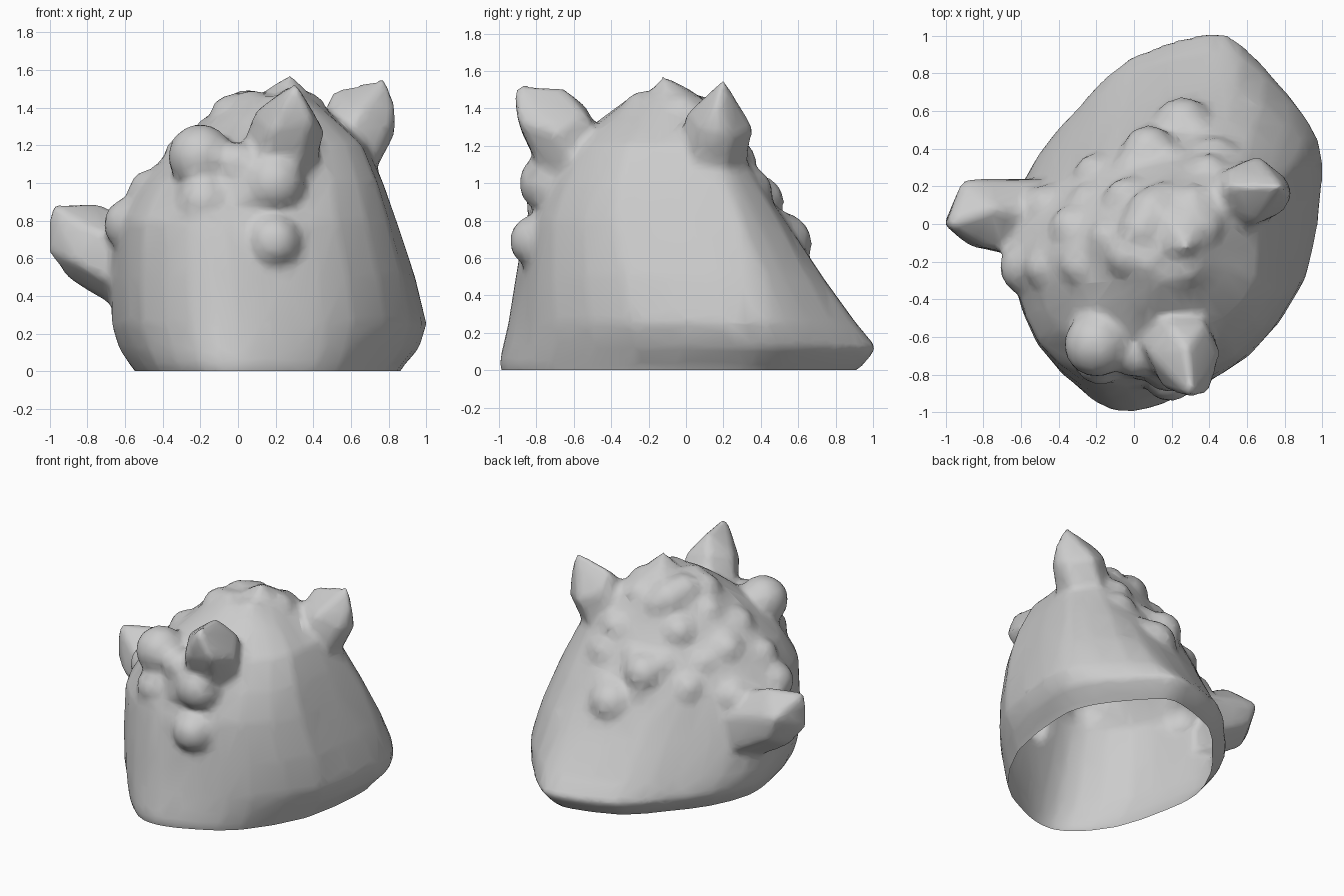
import bpy, bmesh, math, random
from mathutils import Vector, Matrix
from mathutils.bvhtree import BVHTree

old = bpy.data.objects.get("Cube")
if old:
    bpy.data.objects.remove(old)
random.seed(4)

grey = bpy.data.materials.new("stone grey")
grey.use_nodes = True
grey.diffuse_color = (0.6, 0.6, 0.6, 1)
grey.node_tree.nodes["Principled BSDF"].inputs["Base Color"].default_value = (0.6, 0.6, 0.6, 1)

# Skewed footprint, counter-clockwise, shared by every level of the body
FOOTPRINT = [(.99, .25), (.96, .48), (.82, .7), (.55, .97), (.4, 1), (-.03, .87),
             (-.3, .62), (-.52, .37), (-.66, .05), (-.63, -.25), (-.5, -.67),
             (-.24, -.95), (0, -1), (.3, -.9), (.6, -.72), (.9, -.28)]
# Levels: height, x and y limits, fullness of the corners on the +x side
LEVELS = [(-.1, -.47, .8, -.95, .78, 0), (.03, -.57, .88, -1, .95, 0),
          (.12, -.63, .96, -.98, 1.02, 0), (.25, -.67, 1, -.95, .91, .04),
          (.5, -.67, .94, -.91, .73, .14), (.8, -.65, .84, -.86, .53, .24),
          (1, -.53, .77, -.76, .4, .28), (1.2, -.33, .68, -.62, .29, .3),
          (1.35, -.15, .51, -.45, .2, .3), (1.46, 0, .38, -.3, .08, .3)]

bm = bmesh.new()


def rounded(points):
    """Add a curved midpoint between each pair of a closed outline."""
    pts = [Vector(p) for p in points]
    out = []
    for i, p in enumerate(pts):
        q, r = pts[(i + 1) % len(pts)], pts[(i + 2) % len(pts)]
        out += [p, (p + q) * .5625 - (pts[i - 1] + r) * .0625]
    return out


def body_ring(outline, z, x0, x1, y0, y1, fullness):
    ring = []
    for x, y in outline:
        u = (x - .165) / .825
        grow = 1 + fullness * max(u, 0) * abs(y)
        u, v = (max(-1, min(1, c * grow)) for c in (u, y))
        ring.append(bm.verts.new(((x0 + x1 + u * (x1 - x0)) / 2, (y0 + y1 + v * (y1 - y0)) / 2, z)))
    return ring


# Hollow sack body, lofted
outline = rounded(FOOTPRINT)
rings = [body_ring(outline, *level) for level in LEVELS]
for low, high in zip(rings, rings[1:]):
    for i in range(len(low)):
        j = (i + 1) % len(low)
        bm.faces.new((low[i], low[j], high[j], high[i]))
bm.faces.new(rings[0][::-1])
bm.faces.new(rings[-1])
bm.verts.index_update()
bm.faces.index_update()
bm.normal_update()
surface = BVHTree.FromBMesh(bm)


def lobe(centre, r):
    bmesh.ops.create_icosphere(bm, subdivisions=2, radius=r, matrix=Matrix.Translation(centre))


def horn(root, mid, tips, r, neck, sides=6):
    """Blunt knob: hull of a neck ring, a wide ring and the corners of its end."""
    root, mid = Vector(root), Vector(mid)
    turn = (mid - root).to_track_quat('Z', 'Y')
    pts = [bm.verts.new(tip) for tip in tips]
    for centre, radius in ((root, r * neck), (mid, r)):
        for k in range(sides):
            a = math.tau * (k + .5) / sides
            pts.append(bm.verts.new(centre + turn @ Vector((math.cos(a), math.sin(a), 0)) * radius))
    hull = bmesh.ops.convex_hull(bm, input=pts)
    loose = [v for v in hull["geom_interior"] if isinstance(v, bmesh.types.BMVert)]
    bmesh.ops.delete(bm, geom=loose, context='VERTS')


# Large horns and the peak
horn((-.54, .03, .54), (-.82, .05, .67),
     [(-1, -.01, .89), (-1.01, 0, .63), (-.75, .08, .9), (-.91, .24, .76)], .2, 1.2)
horn((.54, .13, 1.08), (.65, .18, 1.33),
     [(.79, .2, 1.56), (.5, .2, 1.49), (.84, .16, 1.42), (.84, .16, 1.27)], .19, 1)
horn((.2, -.56, 1.05), (.27, -.69, 1.32),
     [(.31, -.93, 1.53), (.28, -.66, 1.52), (.4, -.9, 1.33), (.16, -.88, 1.27)], .2, 1.05)
horn((.25, -.06, 1.3), (.28, -.1, 1.42), [(.28, -.13, 1.58)], .19, 1.4)

# Front cluster around a buried core
for centre, r in [((.05, -.57, .93), .27), ((-.2, -.64, 1.14), .18), ((.19, -.73, 1), .17),
                  ((.19, -.8, .69), .15), ((-.18, -.71, .9), .15), ((0, -.7, 1.1), .12)]:
    lobe(centre, r)

# Side and back lobes
for centre, r in [((-.57, -.23, .78), .15), ((.26, .51, .68), .17), ((.08, .38, .9), .15),
                  ((.43, .32, .95), .15), ((.1, .05, 1.33), .15)]:
    lobe(centre, r)

# Cobble-like lobes scattered over the sloping back
for row in range(5):
    for col in range(5):
        x = -.5 + col * .2 + (row % 2) * .1 + random.uniform(-.04, .04)
        y = -.2 + row * .18 + random.uniform(-.04, .04)
        hit, normal, _, _ = surface.ray_cast(Vector((x, y, 3)), Vector((0, 0, -1)))
        if hit and hit.z > .6:
            lobe(hit - normal * .07, random.uniform(.1, .14))

bmesh.ops.recalc_face_normals(bm, faces=bm.faces)
mesh = bpy.data.meshes.new("lumpy_sack")
bm.to_mesh(mesh)
bm.free()
sack = bpy.data.objects.new("lumpy_sack", mesh)
bpy.context.collection.objects.link(sack)

# Fuse the parts into one soft skin
remesh = sack.modifiers.new("fuse", 'REMESH')
remesh.mode = 'VOXEL'
remesh.voxel_size = .025
soften = sack.modifiers.new("soften", 'SMOOTH')
soften.factor = .5
soften.iterations = 10
thin = sack.modifiers.new("simplify", 'DECIMATE')
thin.ratio = .12
skin = bpy.data.meshes.new_from_object(sack.evaluated_get(bpy.context.evaluated_depsgraph_get()))
sack.modifiers.clear()
sack.data = skin
skin.name = "lumpy_sack_skin"

# Cut the underside open at ground level
bm = bmesh.new()
bm.from_mesh(skin)
bmesh.ops.bisect_plane(bm, geom=bm.verts[:] + bm.edges[:] + bm.faces[:],
                       plane_co=(0, 0, 0), plane_no=(0, 0, 1), clear_inner=True)
for f in bm.faces:
    f.smooth = True
bm.to_mesh(skin)
bm.free()
skin.materials.clear()
skin.materials.append(grey)
